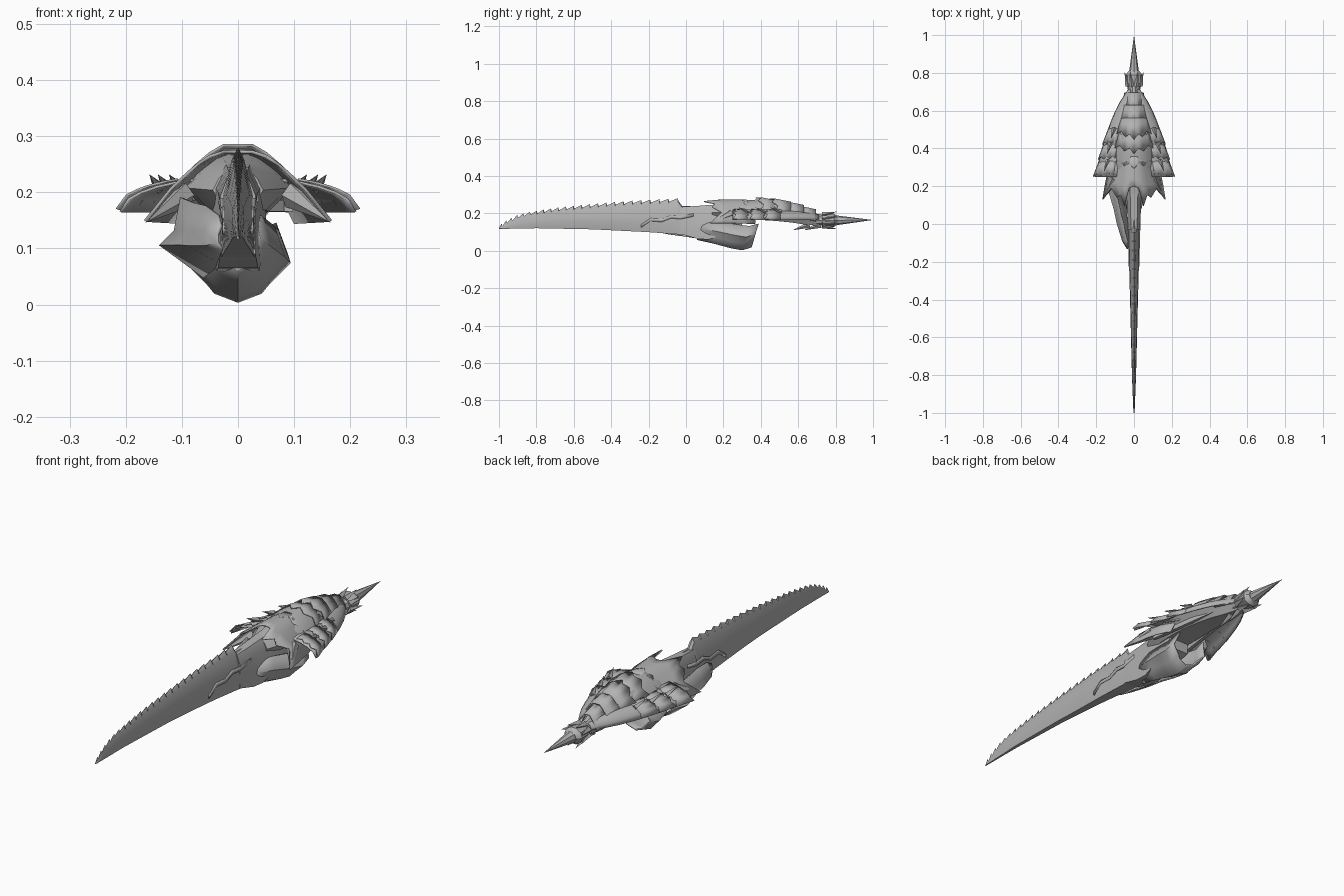
import bpy, bmesh, math
from mathutils import Vector

if "Cube" in bpy.data.objects:
    bpy.data.objects.remove(bpy.data.objects["Cube"])

grey = bpy.data.materials.new("dull grey metal")
grey.diffuse_color = (0.45, 0.45, 0.45, 1)
grey.use_nodes = True
grey.node_tree.nodes["Principled BSDF"].inputs["Base Color"].default_value = grey.diffuse_color


def make(name, verts, faces, thick=0, angle=32):
    me = bpy.data.meshes.new(name)
    me.from_pydata([tuple(v) for v in verts], [], faces)
    bm = bmesh.new()
    bm.from_mesh(me)
    bmesh.ops.remove_doubles(bm, verts=bm.verts, dist=0.0002)
    bmesh.ops.recalc_face_normals(bm, faces=bm.faces)
    bm.to_mesh(me)
    bm.free()
    me.shade_smooth()
    me.set_sharp_from_angle(angle=math.radians(angle))
    me.materials.append(grey)
    ob = bpy.data.objects.new(name, me)
    bpy.context.collection.objects.link(ob)
    if thick:
        m = ob.modifiers.new("thickness", 'SOLIDIFY')
        m.thickness, m.offset = thick, 0
    return ob


def loft(name, rings, angle=32):
    """Closed skin through rings of equal length, capped at both ends."""
    n, k = len(rings[0]), len(rings)
    faces = [(i*n+j, i*n+(j+1) % n, (i+1)*n+(j+1) % n, (i+1)*n+j)
             for i in range(k-1) for j in range(n)]
    faces += [tuple(range(n)), tuple(range((k-1)*n, k*n))]
    return make(name, [v for r in rings for v in r], faces, 0, angle)


def sheet(name, rows, thick=0.005, angle=32):
    """Open plate through rows of points."""
    n = len(rows[0])
    faces = [(i*n+j, i*n+j+1, (i+1)*n+j+1, (i+1)*n+j)
             for i in range(len(rows)-1) for j in range(n-1)]
    return make(name, [v for r in rows for v in r], faces, thick, angle)


def spike(name, base, tip, r, sides=5):
    b, t = Vector(base), Vector(tip)
    q = (t-b).to_track_quat('Z', 'Y')
    ring = [b + q @ Vector((r*math.cos(a), r*math.sin(a), 0))
            for a in [2*math.pi*i/sides for i in range(sides)]]
    make(name, ring+[t], [(i, (i+1) % sides, sides) for i in range(sides)]
         + [tuple(range(sides))])


def lerp(table, x):
    for (a, p), (b, q) in zip(table, table[1:]):
        if x <= b:
            return p + (q-p)*max(0, (x-a)/(b-a))
    return table[-1][1]


# Serrated blade: each tooth rises toward the hilt and drops sharply
top = [(-1, .125), (-.98, .148), (-.95, .168), (-.9, .191), (-.85, .206), (-.7, .23),
       (-.5, .251), (-.3, .268), (-.04, .281)]
bottom = [(-1, .117), (-.8, .121), (-.5, .115), (-.2, .1), (0, .085), (.1, .06)]
width = [(-1, .003), (-.8, .011), (-.4, .021), (0, .032), (.1, .035)]


def blade_ring(y, ridge):
    w, b = lerp(width, y), lerp(bottom, y)
    h = lerp(top, y) - .015 - b if y < -.035 else .235 - b
    h = max(h, .004)
    foot = lerp([(-.4, .65), (.1, 1)], y)
    half = [(w*.35, b+h*.96), (w*.85, b+h*.6), (w, b+h*.3), (w*foot, b)]
    return ([(0, y, ridge)] + [(x, y, z) for x, z in half] +
            [(-x, y, z) for x, z in reversed(half)])


rings, y = [blade_ring(-1, .122)], -1
teeth = 24
for i in range(teeth):
    y2 = -1 + .96*((i+1)/teeth)**1.25
    rings.append(blade_ring(y2-.004, lerp(top, y2)))
    rings.append(blade_ring(y2, max(lerp(top, y2)-.015, .125)))
rings += [blade_ring(-.02, .24), blade_ring(.12, .235)]
loft("serrated_blade", rings, 25)

# Neck joining the blade to the hilt
neck = []
for y, w, b, t in [(-.03, .031, .09, .235), (.06, .036, .065, .24),
                   (.12, .038, .06, .245), (.3, .05, .12, .255)]:
    neck.append([(w, y, b), (w, y, t-.04), (w*.5, y, t), (-w*.5, y, t),
                 (-w, y, t-.04), (-w, y, b)])
loft("blade_neck", neck)

# Armoured hilt body
body = []
for y, w, b, t in [(.14, .045, .17, .245), (.24, .09, .168, .256), (.32, .1, .166, .267),
                   (.4, .095, .165, .277), (.48, .082, .16, .27), (.56, .068, .152, .25),
                   (.64, .048, .14, .22), (.7, .03, .135, .198), (.78, .03, .135, .19)]:
    m = (t-b)
    half = [(w*.27, t), (w*.75, t-m*.26), (w, b+m*.45), (w*.55, b)]
    body.append([(x, y, z) for x, z in half] + [(-x, y, z) for x, z in reversed(half)])
loft("hilt_body", body)

# Overlapping jagged scales across the back of the hilt, flat on top
for k, (y, w, t) in enumerate([(.32, .098, .269), (.40, .095, .282), (.475, .085, .275),
                               (.545, .072, .258), (.61, .056, .235)]):
    back, front = [], []
    for i in range(-4, 5):
        u = i/4
        z = t - .062*max(0, abs(u)-.25)**1.3/.69
        back.append((u*w*.88, y+.085, z-.015))
        front.append((u*w*1.06, y-(.028 if i % 2 == 0 else .006)+.03*abs(u), z+.002))
    sheet("back_scale_%d" % (k+1), [back, front], .005)

# Flared front skirt ending in points
arch = [(0, .272), (.025, .272), (.055, .262), (.08, .243), (.12, .205), (.168, .145)]
xs = [0, .025, .05, .07, .09, .12, .165]
edge = [.2, .19, .095, .155, .14, .19, .13]
mid = [.24, .235, .19, .21, .21, .23, .2]
skirt = []
for f, ys in [(.62, [.37]*7), (.8, [.31]*7), (.93, mid), (1, edge)]:
    half = [(x*f, yy, lerp(arch, x) - (1-f)*.01) for x, yy in zip(xs, ys)]
    skirt.append([(-x, yy, z) for x, yy, z in reversed(half[1:])] + half)
sheet("front_skirt", skirt, .006, 28)

# Swept side wings, each with three stepped feather plates
outer = [(.25, .209), (.34, .183), (.42, .162), (.52, .13), (.62, .088), (.67, .058), (.71, .03)]
rise = [(.25, .058), (.5, .054), (.62, .042), (.71, .025)]


def wing_point(s, u, y, lift=0, grow=1.0):
    xo = lerp(outer, y)*grow
    xi = min(.05, xo*.5)
    z = .165 + lerp(rise, y)*math.sqrt(max(0, 1-u**1.7)) + lift
    return (s*(xi+(xo-xi)*u), y, z)


for s, side in ((1, "right"), (-1, "left")):
    us = [0, .2, .4, .6, .78, .91, 1]
    sheet(side + "_wing", [[wing_point(s, u, y) for u in us]
                           for y in (.25, .3, .36, .42, .48, .54, .6, .65, .685, .71)], .005, 40)
    for k, y in enumerate((.25, .34, .42)):
        rows = []
        for j in range(2):
            row = []
            for i in range(7):
                u = .35+.65*i/6
                p = wing_point(s, u, y+(.085 if j else 0), 0 if j else .005, 1 if j else 1.035)
                jag = 0 if j else (.014 if i % 2 else 0) + .012*(1-u)
                row.append((p[0], p[1]+jag, p[2]))
            rows.append(row)
        sheet("%s_feather_%d" % (side, k+1), rows, .004)
    # Horn below the skirt and small barbs on the wing
    spike(side + "_horn", (s*.1, .24, .195), (s*.165, .13, .146), .026, 6)
    for y, x in ((.3, .14), (.39, .125), (.47, .105)):
        spike(side + "_wing_barb", (s*x, y+.04, .208), (s*(x+.018), y-.02, .232), .012, 4)
    # Strut under the wing
    loft(side + "_strut", [[(s*(x+a), y, .176+c) for a, c in
                            ((-.008, -.01), (.008, -.01), (.008, .01), (-.008, .01))]
                           for x, y in ((.09, .24), (.06, .45), (.025, .68))])
    # Raised stepped inlay along the blade root
    line = [(-.24, .14), (-.19, .175), (-.13, .17), (-.08, .19), (-.03, .185), (.04, .2)]
    sheet(side + "_blade_inlay", [[(s*(lerp(width, y)-.001), y, z+d) for y, z in line]
                                  for d in (0, -.016)], .006)

# Lower shell under the neck, keeled and open at the rear
shell = []
for y, k, low in [(.06, .4, .062), (.15, .62, .042), (.24, .9, .018), (.3, 1, .007), (.35, .95, .022)]:
    half = [(.04, .016), (.055, .035), (.09, .07), (.068, .128)]
    pts = [(x*k, y+z*.3, low+z*(.72+.25*k)) for x, z in half]
    shell.append([(-x, yy, z) for x, yy, z in reversed(pts)] + [(0, y, low)] + pts)
sheet("lower_shell", shell, .008)

# Single side fin sweeping out to the left
sheet("left_fin", [
    [(-.028, -.13, .098), (-.036, -.13, .11), (-.036, -.13, .125), (-.03, -.13, .14)],
    [(-.03, -.09, .09), (-.06, -.09, .106), (-.056, -.09, .13), (-.035, -.09, .16)],
    [(-.035, 0, .078), (-.088, 0, .106), (-.075, 0, .13), (-.055, 0, .175)],
    [(-.04, .08, .065), (-.105, .08, .107), (-.09, .08, .13), (-.075, .08, .18)],
    [(-.06, .2, .05), (-.138, .19, .106), (-.112, .2, .13), (-.1, .2, .19)],
    [(-.06, .25, .06), (-.115, .26, .11), (-.1, .26, .14), (-.09, .26, .19)]], .006)

# Collar with barbs, and the rear point
collar = [(.62, .024), (.68, .03), (.72, .034), (.75, .042), (.79, .044), (.81, .028)]
loft("collar", [[(r*math.cos(a), y, .163+r*.85*math.sin(a)) for a in
                 [math.pi*i/5 for i in range(10)]] for y, r in collar])
for i in range(8):
    a = math.pi*(i+.5)/4
    c, d = math.cos(a), math.sin(a)
    spike("collar_barb", (c*.034, .73, .163+d*.032), (c*.054, .805, .163+d*.05), .015, 4)
for y in (.62, .68):
    spike("lower_collar_barb", (0, y+.04, .14), (0, y-.05, .11), .018, 5)
spike("rear_point", (0, .79, .163), (0, 1.0, .165), .028, 8)
